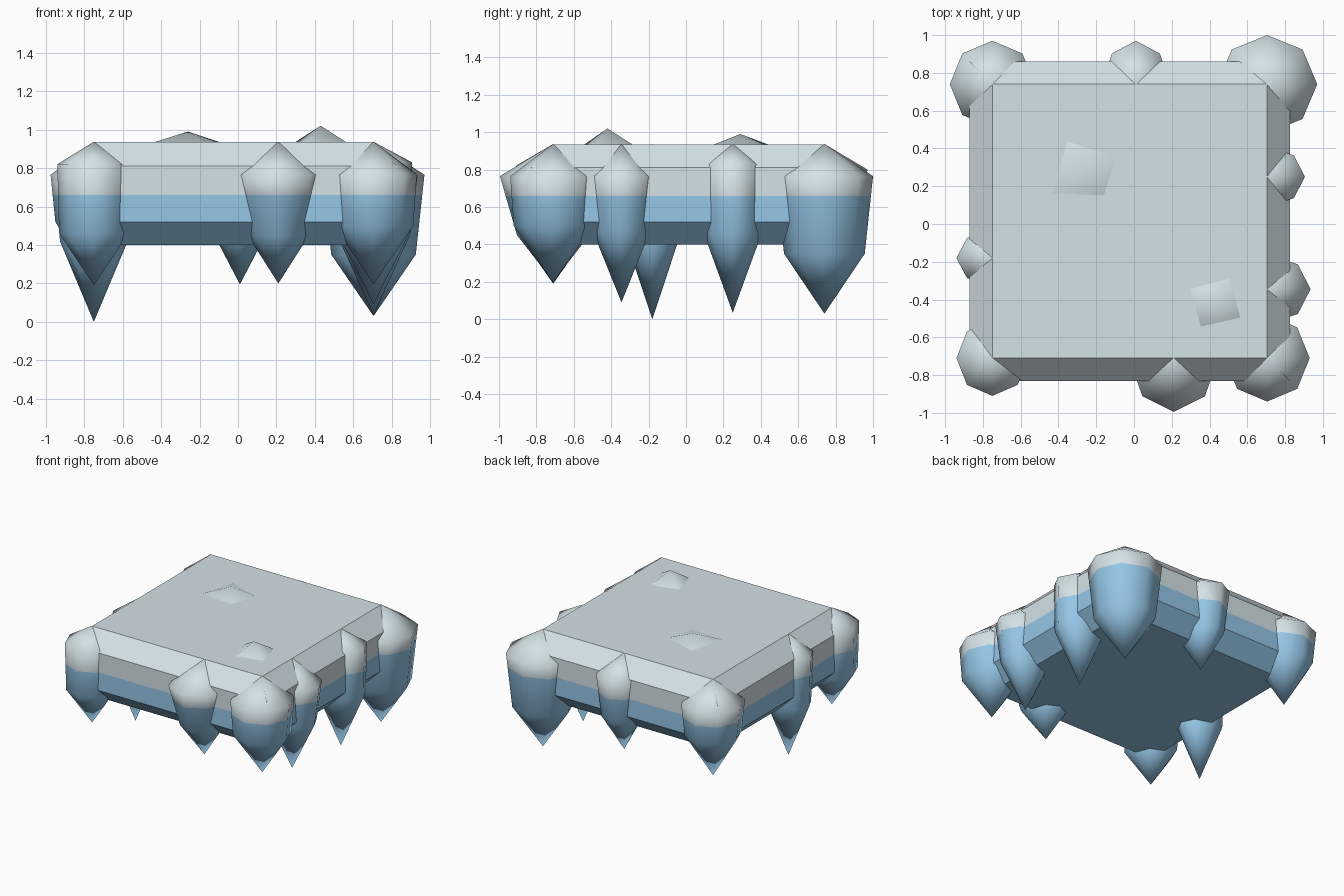
import bpy, bmesh, math
from mathutils import Vector

if "Cube" in bpy.data.objects:
    bpy.data.objects.remove(bpy.data.objects["Cube"])


def material(name, rgb):
    m = bpy.data.materials.new(name)
    m.diffuse_color = (*rgb, 1)
    m.use_nodes = True
    m.node_tree.nodes["Principled BSDF"].inputs["Base Color"].default_value = m.diffuse_color
    return m


snow = material("snow_grey", (0.66, 0.76, 0.80))
ice = material("ice_blue", (0.30, 0.57, 0.80))
SPLIT = 0.66  # height where snow turns to ice


def finish(bm, name, smooth):
    # cut at the snow line and colour faces by height
    bmesh.ops.bisect_plane(bm, geom=bm.verts[:] + bm.edges[:] + bm.faces[:],
                           plane_co=(0, 0, SPLIT), plane_no=(0, 0, 1))
    bmesh.ops.recalc_face_normals(bm, faces=bm.faces)
    for f in bm.faces:
        f.material_index = 0 if f.calc_center_median().z > SPLIT else 1
        f.smooth = smooth
    me = bpy.data.meshes.new(name)
    bm.to_mesh(me)
    bm.free()
    me.materials.append(snow)
    me.materials.append(ice)
    ob = bpy.data.objects.new(name, me)
    bpy.context.collection.objects.link(ob)
    return ob


def loft(bm, rings):
    # skin a stack of equal-sized rings; single points close the ends
    vr = [[bm.verts.new(p) for p in r] for r in rings]
    for a, b in zip(vr, vr[1:]):
        n = max(len(a), len(b))
        for i in range(n):
            j = (i + 1) % n
            if len(a) == 1:
                bm.faces.new((a[0], b[i], b[j]))
            elif len(b) == 1:
                bm.faces.new((a[i], b[0], a[j]))
            else:
                bm.faces.new((a[i], b[i], b[j], a[j]))
    for end in (vr[0], vr[-1]):
        if len(end) > 2:
            bm.faces.new(end)


# slab with chamfered top and bottom edges
def slab_ring(inset, z):
    x0, x1, y0, y1 = -0.87 + inset, 0.825 - inset, -0.83 + inset, 0.86 - inset
    return [(x0, y0, z), (x1, y0, z), (x1, y1, z), (x0, y1, z)]


bm = bmesh.new()
loft(bm, [slab_ring(0.12, 0.40), slab_ring(0, 0.52), slab_ring(0, 0.81), slab_ring(0.12, 0.935)])
finish(bm, "slab", False)


# icicles: pointed cap, wide ring, lower ring, tip
def icicle(name, x, y, rx, ry, z1, k, z2, tip):
    def ring(s, z):
        return [(x + s * rx * math.cos(i * math.pi / 4),
                 y + s * ry * math.sin(i * math.pi / 4), z) for i in range(8)]
    bm = bmesh.new()
    loft(bm, [[(x, y, 0.937)], ring(1, z1), ring(k, z2), [(x, y, tip)]])
    finish(bm, name, True)


L, R, F, B = -0.75, 0.705, -0.71, 0.74
icicle("icicle_back_right", R, B, 0.265, 0.26, 0.765, 0.83, 0.35, 0.03)
icicle("icicle_back_left", L, B, 0.225, 0.23, 0.765, 0.89, 0.52, 0.195)
icicle("icicle_front_right", R, F, 0.225, 0.23, 0.765, 0.92, 0.50, 0.195)
icicle("icicle_front_left", L, F, 0.19, 0.20, 0.82, 0.95, 0.46, 0.19)
icicle("icicle_front", 0.21, F, 0.235, 0.285, 0.765, 0.68, 0.45, 0.20)
icicle("icicle_back", 0.01, B, 0.18, 0.23, 0.80, 0.80, 0.47, 0.195)
icicle("icicle_right_rear", R, 0.25, 0.20, 0.16, 0.83, 0.97, 0.46, 0.035)
icicle("icicle_right_front", R, -0.345, 0.23, 0.185, 0.765, 0.83, 0.47, 0.09)
icicle("icicle_left", L, -0.18, 0.19, 0.15, 0.80, 0.93, 0.42, 0.0)


# low snow mounds on top
def mound(name, peak, corners):
    bm = bmesh.new()
    loft(bm, [[(*c, 0.93) for c in corners], [peak]])
    finish(bm, name, True).data.set_sharp_from_angle(angle=math.radians(60))


mound("snow_mound_rear", (-0.26, 0.29, 0.99),
      [(-0.36, 0.45), (-0.45, 0.15), (-0.15, 0.14), (-0.08, 0.36)])
mound("snow_mound_front", (0.43, -0.42, 1.02),
      [(0.29, -0.34), (0.35, -0.55), (0.57, -0.50), (0.51, -0.28)])
